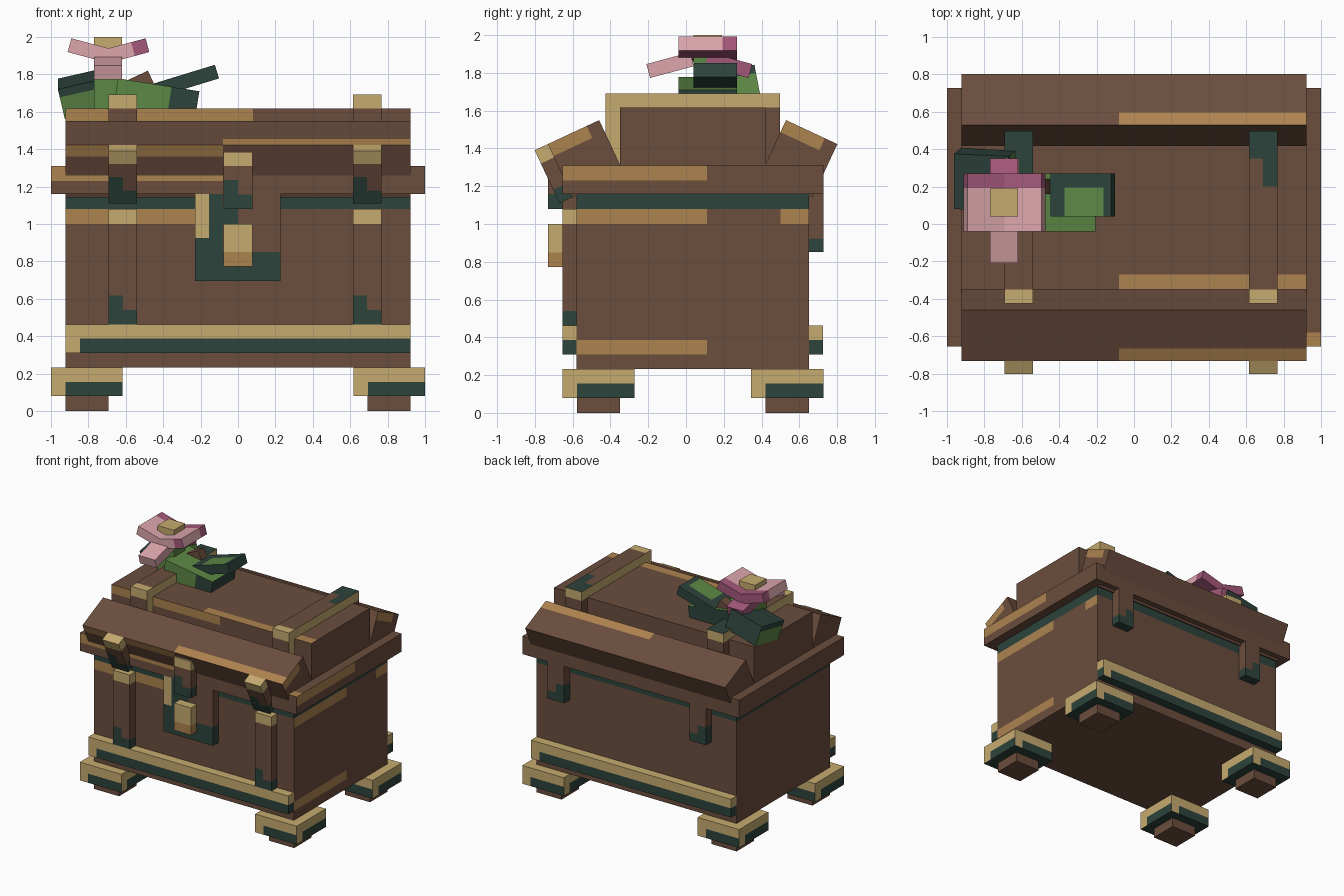
import bpy, bmesh, math
from mathutils import Matrix, Vector

if "Cube" in bpy.data.objects:
    bpy.data.objects.remove(bpy.data.objects["Cube"])

# Flat colours, given as 8-bit display values
PALETTE = {
    "brown": "6b4d3d", "tan": "ae8350", "gold": "c6ab70", "dark_green": "2d433c",
    "leaf_green": "5c8845", "light_pink": "dca6ac", "dark_pink": "a4587a",
}


def linear(hex_pair):
    v = int(hex_pair, 16) / 255
    return v / 12.92 if v <= 0.04045 else ((v + 0.055) / 1.055) ** 2.4


MATS = {}
for label, code in PALETTE.items():
    mat = bpy.data.materials.new(label)
    rgba = [linear(code[i:i + 2]) for i in (0, 2, 4)] + [1]
    mat.diffuse_color = rgba
    mat.use_nodes = True
    mat.node_tree.nodes["Principled BSDF"].inputs["Base Color"].default_value = rgba
    MATS[label] = mat


def box(name, lo, hi, paint="brown", xs=(), ys=(), zs=(), at=(0, 0, 0), rx=0, ry=0):
    """Box cut along the given planes, each face coloured by paint(centre, normal)."""
    lo, hi = Vector(lo), Vector(hi)
    bm = bmesh.new()
    bmesh.ops.create_cube(bm, size=1)
    for v in bm.verts:
        v.co = (lo + hi) / 2 + v.co * (hi - lo)
    for axis, cuts in enumerate((xs, ys, zs)):
        for value in cuts:
            co, no = Vector(), Vector()
            co[axis], no[axis] = value, 1
            bmesh.ops.bisect_plane(bm, geom=bm.verts[:] + bm.edges[:] + bm.faces[:],
                                   plane_co=co, plane_no=no)
    mesh = bpy.data.meshes.new(name)
    used = []
    bm.normal_update()
    for f in bm.faces:
        label = paint if isinstance(paint, str) else paint(f.calc_center_median(), f.normal)
        if label not in used:
            used.append(label)
            mesh.materials.append(MATS[label])
        f.material_index = used.index(label)
    bm.to_mesh(mesh)
    bm.free()
    obj = bpy.data.objects.new(name, mesh)
    bpy.context.collection.objects.link(obj)
    obj.matrix_world = (Matrix.Translation(at) @ Matrix.Rotation(math.radians(rx), 4, "X")
                        @ Matrix.Rotation(math.radians(ry), 4, "Y"))
    return obj


U = 0.077  # block unit


def metal_box(name, lo, hi):
    """Gold block whose lower half is green apart from one upright edge per side."""
    mid = (lo[2] + hi[2]) / 2

    def paint(c, n):
        if n.z < -0.5:
            return "dark_green"
        if n.z > 0.5 or c.z > mid:
            return "gold"
        if abs(n.y) > 0.5:
            edge = c.x < lo[0] + U if n.y < 0 else c.x > hi[0] - U
        else:
            edge = hi[1] - lo[1] > 2 * U and (c.y < lo[1] + U if n.x > 0 else c.y > hi[1] - U)
        return "gold" if edge else "dark_green"

    ys = (lo[1] + U, hi[1] - U) if hi[1] - lo[1] > 2 * U else ()
    box(name, lo, hi, paint, (lo[0] + U, hi[0] - U), ys, (mid,))


def strap_paint(mid_x, gold_z, green_z):
    """Gold top, brown middle, stepped green bottom."""
    def paint(c, n):
        if c.z > gold_z:
            return "gold"
        return "dark_green" if c.z < green_z - (U if c.x > mid_x else 0) else "brown"
    return paint


# Feet
for sx, side in ((-1, "right"), (1, "left")):
    for y0, end in ((-0.655, "front"), (0.345, "back")):
        x0, x1 = sorted((sx * 0.617, sx))
        metal_box(f"foot_{end}_{side}", (x0, y0, 0.08), (x1, y0 + 0.383, 0.232))
        x0, x1 = sorted((sx * 0.692, sx * 0.922))
        box(f"foot_pad_{end}_{side}", (x0, y0 + U, 0), (x1, y0 + 0.306, 0.08))


# Chest body
def body_paint(c, n):
    if abs(n.z) > 0.5:
        return "brown"
    if c.z > 1.08:
        return "dark_green"
    high, low = c.z > 1, 0.31 < c.z < 0.385
    if n.x > 0.5 and ((high and not 0.11 < c.y < 0.5) or (low and c.y < 0.11)):
        return "tan"
    return "tan" if n.y < -0.5 and high and c.x < -0.23 else "brown"


box("body", (-0.922, -0.58, 0.232), (0.922, 0.65, 1.16), body_paint,
    (-0.23,), (0.11, 0.5), (0.31, 0.385, 1, 1.08))
for y0, end in ((-0.655, "front"), (0.65, "back")):
    metal_box(f"base_trim_{end}", (-0.922, y0, 0.31), (0.922, y0 + 0.075, 0.463))


# Lid rim, lid and sloping flaps
def rim_paint(c, n):
    if c.z > 1.23 and ((n.x > 0.5 and c.y < 0.11) or (n.y < -0.5 and c.x < -0.08)):
        return "tan"
    return "tan" if n.z > 0.5 and c.x > 0.922 and c.y < -0.58 else "brown"


def lid_paint(c, n):
    front = n.y < -0.5 and c.z > 1.545 and c.x < 0.08
    top = n.z > 0.5 and c.y < -0.27 and c.x > -0.08
    return "tan" if front or top else "brown"


def front_flap_paint(c, n):
    top = n.z > 0.5 and c.y < -U and c.x > -0.08
    edge = n.y < -0.5 and c.z > 0.085 and c.x < -0.08
    end = n.x > 0.5 and c.z > 0.085 and c.y < U
    return "tan" if top or edge or end else "brown"


def back_flap_paint(c, n):
    top = n.z > 0.5 and c.y < -U and c.x > -0.08
    end = n.x > 0.5 and c.z > 0.085 and c.y < U
    return "tan" if top or end else "brown"


box("lid_rim", (-1, -0.655, 1.16), (1, 0.727, 1.31), rim_paint,
    (-0.08, 0.922), (-0.58, 0.11), (1.23,))
box("lid", (-0.922, -0.35, 1.31), (0.922, 0.42, 1.617), lid_paint, (-0.08, 0.08), (-0.27,), (1.545,))
FRONT_POSE = dict(at=(0, -0.53, 1.346), rx=25)
flap = ((-0.922, -0.15, -0.155), (0.922, 0.15, 0.155))
flap_cuts = dict(xs=(-0.08,), ys=(-U, U), zs=(0.085,))
box("lid_flap_front", *flap, front_flap_paint, **flap_cuts, **FRONT_POSE)
box("lid_flap_back", *flap, back_flap_paint, **flap_cuts, at=(0, 0.6, 1.346), rx=-25)

# Straps over the lid, flap, body and back
for x0, side in ((-0.692, "right"), (0.615, "left")):
    x1, mid = x0 + 0.152, x0 + 0.076

    def top_paint(c, n):
        if n.z < 0.5:
            return "gold"
        if c.y < -0.35:
            return "gold"
        return "dark_green" if c.y > (0.2 if c.x > mid else 0.35) else "brown"

    box(f"lid_strap_{side}", (x0, -0.425, 1.617), (x1, 0.497, 1.692), top_paint,
        (mid,), (-0.35, 0.2, 0.35))
    box(f"lid_strap_leg_front_{side}", (x0, -0.425, 1.31), (x1, -0.35, 1.617),
        lambda c, n: "gold" if abs(n.x) > 0.5 else "brown")
    box(f"lid_strap_leg_back_{side}", (x0, 0.42, 1.31), (x1, 0.497, 1.617))
    box(f"flap_strap_{side}", (x0, -0.15 - U, -0.155), (x1, -0.15, 0.155),
        strap_paint(mid, U, 0), (mid,), (), (-U, 0, U), **FRONT_POSE)
    box(f"body_strap_{side}", (x0, -0.655, 0.463), (x1, -0.58, 1.08),
        strap_paint(mid, 1, 0.617), (mid,), (), (0.54, 0.617, 1))
    box(f"back_hinge_{side}", (x0, 0.65, 0.852), (x1, 0.727, 1.16),
        strap_paint(mid, 2, 1), (mid,), (), (1 - U, 1))


# Lock plate, lock and hasp
def plate_paint(c, n):
    if c.x < -0.155 and c.z > 0.925:
        return "gold"
    if c.z < 0.85 or c.x < -0.08:
        return "dark_green"
    return "dark_green" if c.x < 0 and 1 < c.z < 1.08 else "brown"


box("lock_plate", (-0.23, -0.655, 0.695), (0.227, -0.58, 1.16), plate_paint,
    (-0.155, -0.08, 0), (), (0.85, 0.925, 1, 1.08))
box("lock", (-0.078, -0.73, 0.773), (0.078, -0.655, 1),
    lambda c, n: "gold" if c.z > 0.85 else "tan", zs=(0.85,))
box("hasp", (-0.078, -0.73, 1.08), (0.078, -0.655, 1.385),
    strap_paint(0, 1.31, 1.235), (0,), (), (1.235 - U, 1.235, 1.31))

# Leaves and stem
box("flower_stem", (-0.77, 0.04, 1.617), (-0.62, 0.19, 1.92), "leaf_green")
box("leaf_left", (-0.15, -0.15, -0.09), (0.15, 0.15, 0.075),
    lambda c, n: "leaf_green" if n.z < 0.5 and c.z < 0.03 and n.y < 0.5 else "dark_green",
    zs=(0.03,), at=(-0.8, 0.235, 1.71), rx=11, ry=-13)
box("leaf_right", (-0.22, -0.155, -0.08), (0.22, 0.155, 0.07),
    lambda c, n: "dark_green" if c.x > 0.07 and n.z < 0.5 or n.y > 0.5 else "leaf_green",
    xs=(0.07,), at=(-0.435, 0.115, 1.675), ry=9)
box("leaf_right_tip", (-0.17, -0.115, -0.038), (0.17, 0.115, 0.038),
    lambda c, n: "leaf_green" if n.z > 0.5 and c.y < 0.04 and -0.09 < c.x < 0.13 else "dark_green",
    xs=(-0.09, 0.13), ys=(0.04,), at=(-0.275, 0.155, 1.765), ry=-17)
box("twig", (-0.06, -0.04, -0.038), (0.06, 0.04, 0.038), "brown", at=(-0.52, 0.2, 1.76), ry=-25)


# Petals and flower centre
def side_petal_paint(c, n):
    return "dark_pink" if c.y > U or n.z < -0.5 else "light_pink"


def right_petal_paint(c, n):
    return "dark_pink" if c.y > U or n.z < -0.5 or (n.y < -0.5 and c.x > 0.04) else "light_pink"


petal = ((-0.12, -0.154, -0.038), (0.12, 0.154, 0.038))
box("petal_right", *petal, side_petal_paint, ys=(U,), at=(-0.785, 0.115, 1.925), ry=15)
box("petal_left", *petal, right_petal_paint, xs=(0.04,), ys=(U,), at=(-0.6, 0.115, 1.925), ry=-15)
petal = ((-0.076, -0.12, -0.038), (0.076, 0.12, 0.038))
box("petal_front", *petal, "light_pink", at=(-0.695, -0.084, 1.841), rx=15)
box("petal_back", *petal, "dark_pink", at=(-0.695, 0.225, 1.841), rx=-15)
box("flower_centre", (-0.77, 0.04, 1.9), (-0.62, 0.19, 2), "gold")
